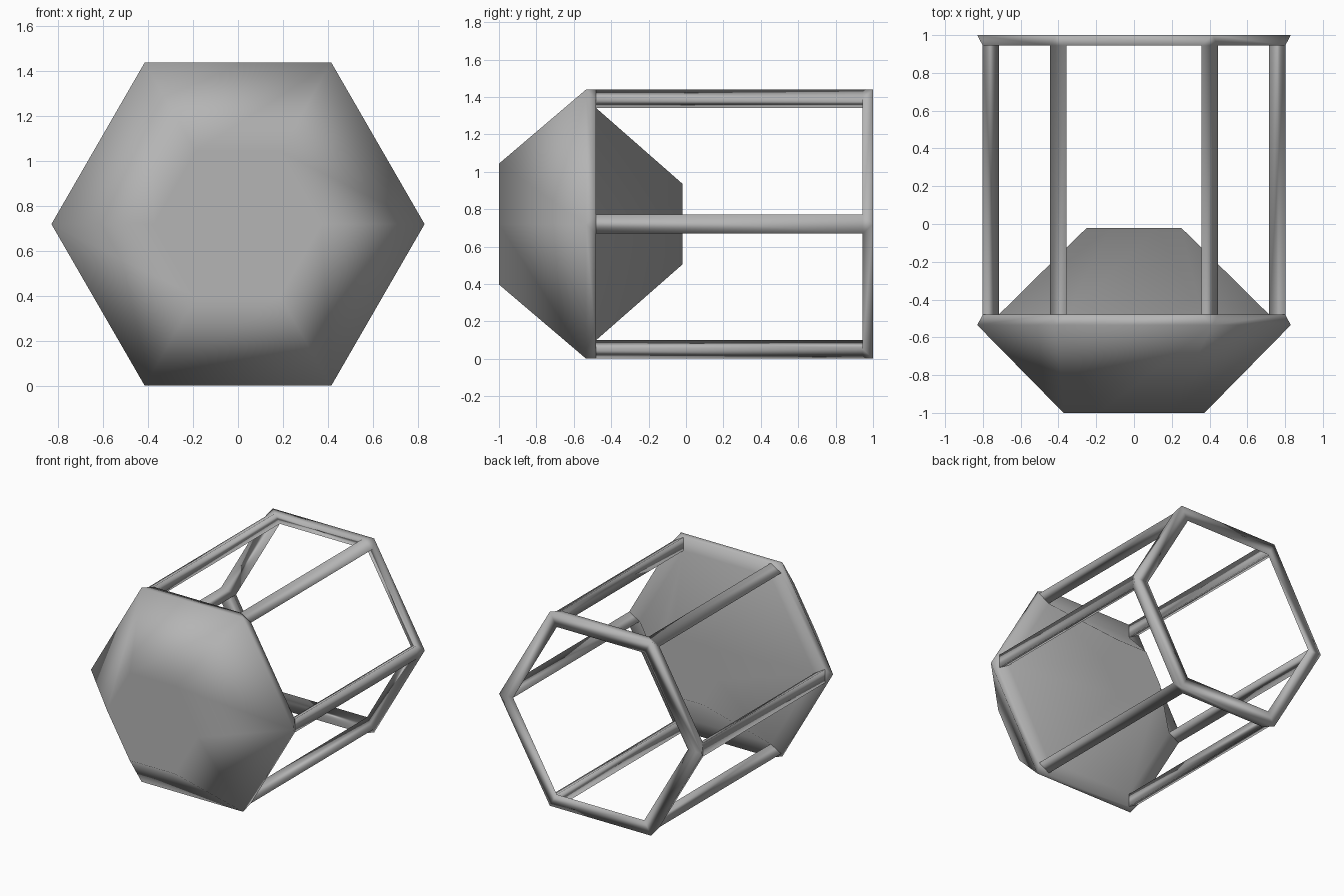
import bpy, bmesh
from math import radians
from mathutils import Vector, Matrix

if "Cube" in bpy.data.objects:
    bpy.data.objects.remove(bpy.data.objects["Cube"])

R, RI = 0.83, 0.716          # outer and inner hexagon radius
ZC = 0.72                    # axis height
INSET = 0.058                # half bar width along each side
Y_NOSE, Y_RIM, Y_BACK, Y_TIP, Y_END = -1.0, -0.535, -0.48, -0.02, 1.0
Y_RING = 0.945

grey = bpy.data.materials.new("dark_grey")
grey.diffuse_color = (0.46, 0.46, 0.46, 1)
grey.use_nodes = True
grey.node_tree.nodes["Principled BSDF"].inputs["Base Color"].default_value = grey.diffuse_color


def hexagon(r, y):
    """Six points around the y axis, corners on +x and -x."""
    return [Matrix.Rotation(radians(60 * i), 3, 'Y') @ Vector((r, 0, 0))
            + Vector((0, y, ZC)) for i in range(6)]


def insets(y):
    """Points beside each corner: towards the next and the previous corner."""
    h = hexagon(R, y)
    nxt = [h[i] + (h[(i + 1) % 6] - h[i]).normalized() * INSET for i in range(6)]
    prv = [h[i] + (h[i - 1] - h[i]).normalized() * INSET for i in range(6)]
    return nxt, prv


def build(name, faces, angle):
    bm = bmesh.new()
    for f in faces:
        bm.faces.new([bm.verts.new(p) for p in f])
    bmesh.ops.remove_doubles(bm, verts=bm.verts, dist=1e-4)
    bmesh.ops.recalc_face_normals(bm, faces=bm.faces)
    me = bpy.data.meshes.new(name)
    bm.to_mesh(me)
    bm.free()
    me.materials.append(grey)
    ob = bpy.data.objects.new(name, me)
    bpy.context.collection.objects.link(ob)
    bpy.ops.object.select_all(action='DESELECT')
    ob.select_set(True)
    bpy.context.view_layer.objects.active = ob
    bpy.ops.object.shade_smooth_by_angle(angle=radians(angle))
    return ob


# Solid front body: nose, rim and the frustum facing into the cage
nose, rim = hexagon(0.373, Y_NOSE), hexagon(R, Y_RIM)
base, tip = hexagon(RI, Y_BACK), hexagon(0.25, Y_TIP)
a, b = insets(Y_BACK)
faces = [nose, tip]
for i in range(6):
    j = (i + 1) % 6
    faces += [(nose[i], nose[j], rim[j], rim[i]),
              (rim[i], rim[j], b[j], a[i]),
              (rim[i], a[i], b[i]),
              (a[i], b[j], base[j], base[i]),
              (a[i], base[i], b[i]),
              (base[i], base[j], tip[j], tip[i])]
body = build("front_body", faces, 50)

# Keep the two end caps flat while the slopes blend into them
normals = []
for v in body.data.vertices:
    y = v.co.y
    normals.append((0, -1, 0) if y < Y_NOSE + 0.01 else
                   (0, 1, 0) if y > Y_TIP - 0.01 else (0, 0, 0))
body.data.normals_split_custom_set_from_vertices(normals)

# Open cage: rear ring and six triangular bars
outer, inner = hexagon(R, Y_END), hexagon(RI, Y_END)
c, d = insets(Y_RING)
faces = []
for i in range(6):
    j = (i + 1) % 6
    faces += [(outer[i], outer[j], d[j], c[i]),
              (outer[i], outer[j], inner[j], inner[i]),
              (c[i], d[j], inner[j], inner[i]),
              (outer[i], c[i], d[i]),
              (c[i], d[i], b[i], a[i]),
              (c[i], a[i], base[i], inner[i]),
              (d[i], b[i], base[i], inner[i])]
build("rear_cage", faces, 180)
